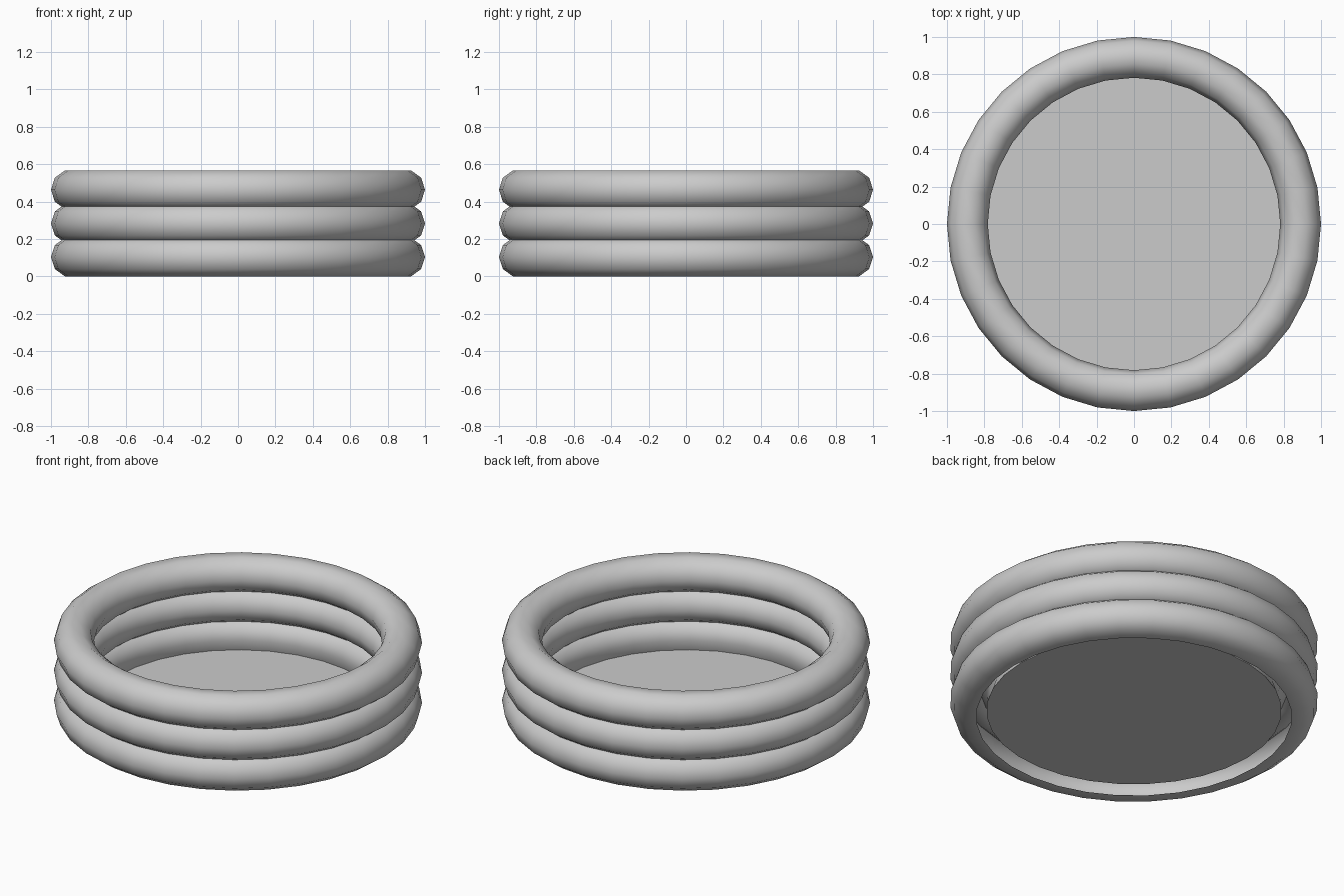
import bpy, bmesh
from math import sin, cos, pi

if "Cube" in bpy.data.objects:
    bpy.data.objects.remove(bpy.data.objects["Cube"])

SIDES, TUBE_SIDES = 32, 10
MAJOR, MINOR, PITCH = 0.891, 0.109, 0.18
BASE = MINOR * sin(2 * pi * 2 / TUBE_SIDES)
BASE = MINOR * sin(pi * 0.4)          # lowest tube row rests on z = 0


def add_object(name, bm, smooth):
    mesh = bpy.data.meshes.new(name)
    for f in bm.faces:
        f.smooth = smooth
    bm.to_mesh(mesh)
    bm.free()
    obj = bpy.data.objects.new(name, mesh)
    bpy.context.collection.objects.link(obj)
    return obj


def tube_ring(name, z, skip=()):
    """Ring-shaped tube; skip lists profile strips left open."""
    bm = bmesh.new()
    grid = []
    for i in range(SIDES):
        a = 2 * pi * i / SIDES
        row = []
        for j in range(TUBE_SIDES):
            t = 2 * pi * j / TUBE_SIDES
            r = MAJOR + MINOR * cos(t)
            row.append(bm.verts.new((r * cos(a), r * sin(a), z + MINOR * sin(t))))
        grid.append(row)
    for i in range(SIDES):
        a, b = grid[i], grid[(i + 1) % SIDES]
        for j in range(TUBE_SIDES):
            if j not in skip:
                k = (j + 1) % TUBE_SIDES
                bm.faces.new((a[j], b[j], b[k], a[k]))
    return add_object(name, bm, True)


# Three stacked inflated rings; the lowest is open just under the floor edge
for n, name in enumerate(("lower_ring", "middle_ring", "upper_ring")):
    tube_ring(name, BASE + n * PITCH, skip=(6,) if n == 0 else ())

# Flat floor meeting the inner wall of the lower ring
bm = bmesh.new()
floor_r = MAJOR - MINOR * cos(pi / 5)
floor_z = BASE - MINOR * sin(pi / 5)
bm.faces.new([bm.verts.new((floor_r * cos(2 * pi * i / SIDES),
                            floor_r * sin(2 * pi * i / SIDES), floor_z))
              for i in range(SIDES)])
add_object("pool_floor", bm, False)
